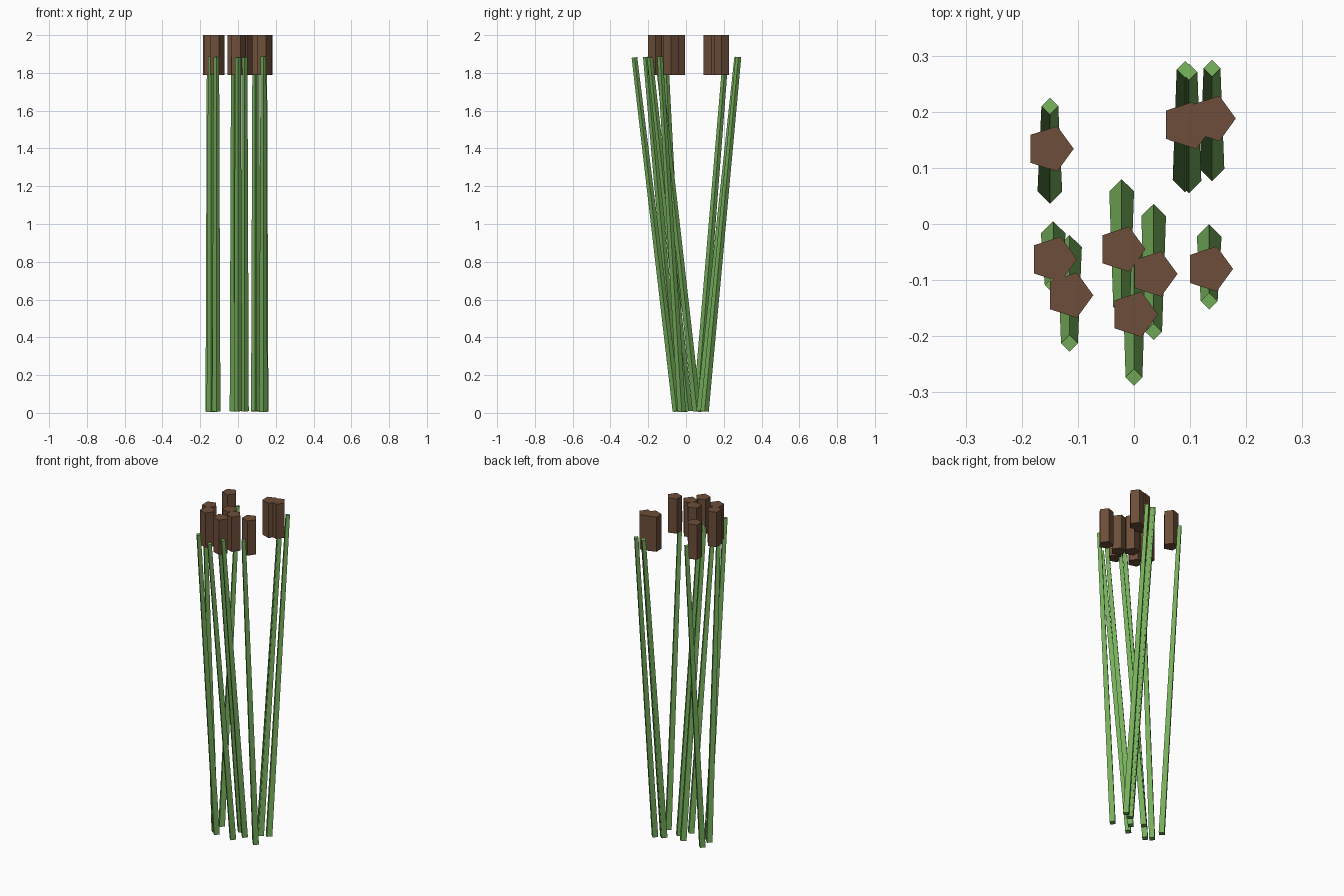
import bpy
import math

cube = bpy.data.objects.get("Cube")
if cube:
    bpy.data.objects.remove(cube, do_unlink=True)


def make_material(name, rgb):
    mat = bpy.data.materials.new(name)
    mat.use_nodes = True
    mat.diffuse_color = (*rgb, 1)
    mat.node_tree.nodes["Principled BSDF"].inputs["Base Color"].default_value = (*rgb, 1)
    return mat


green = make_material("stem green", (0.18, 0.43, 0.105))
brown = make_material("head brown", (0.15, 0.076, 0.041))

STEM_LENGTH, STEM_MID_Z = 1.885, 0.946
HEAD_HEIGHT, HEAD_RADIUS = 0.21, 0.0425


def add_prism(name, sides, r_bottom, r_top, height, location, rotation, mat):
    bpy.ops.mesh.primitive_cone_add(vertices=sides, radius1=r_bottom, radius2=r_top,
                                    depth=height, location=location, rotation=rotation)
    obj = bpy.context.object
    obj.name = name
    obj.data.materials.append(mat)
    return obj


# Each reed: x, y of its middle, and how far the stem leans in y
reeds = [
    (-0.15, 0.134, 0.152),
    (0.091, 0.177, 0.197),
    (0.098, 0.174, 0.194),
    (0.139, 0.188, 0.179),
    (-0.144, -0.063, -0.092),
    (-0.115, -0.127, -0.171),
    (-0.022, -0.045, -0.206),
    (0.035, -0.089, -0.206),
    (0.0, -0.161, -0.224),
    (0.134, -0.08, -0.115),
]

for i, (x, y, lean) in enumerate(reeds, 1):
    # Tapered four-sided stem, leaning forwards or backwards
    tilt = -math.asin(lean / STEM_LENGTH)
    add_prism(f"stem_{i}", 4, 0.022, 0.015, STEM_LENGTH,
              (x, y, STEM_MID_Z), (tilt, 0, 0), green)
    # Upright five-sided seed head above the middle of the stem
    add_prism(f"seed_head_{i}", 5, HEAD_RADIUS, HEAD_RADIUS, HEAD_HEIGHT,
              (x, y, 2 - HEAD_HEIGHT / 2), (0, 0, -math.pi / 2), brown)
